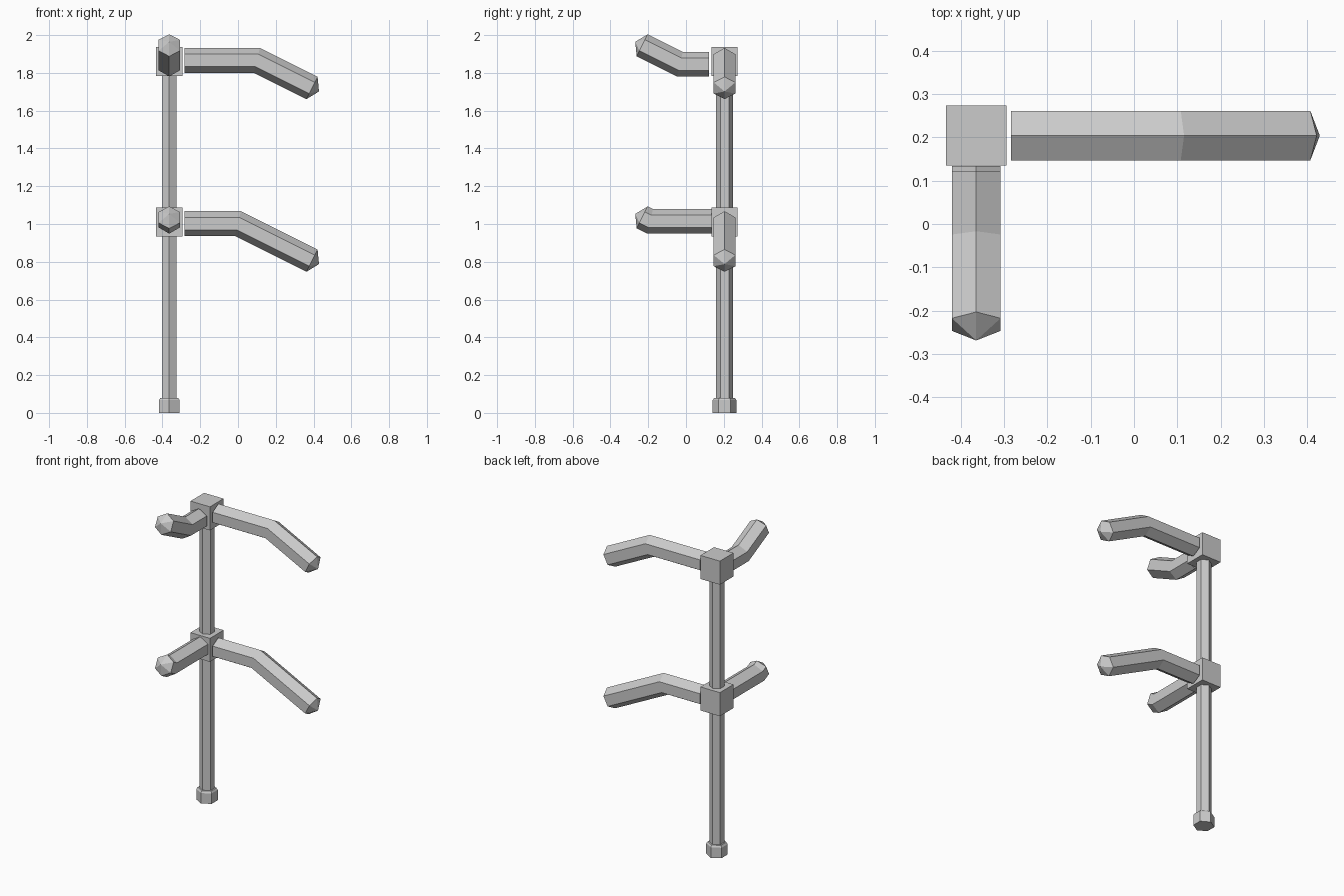
import bpy, bmesh, math
from mathutils import Vector

cube = bpy.data.objects.get("Cube")
if cube:
    bpy.data.objects.remove(cube, do_unlink=True)

# Single plain grey finish
grey = bpy.data.materials.new("plain_grey")
grey.use_nodes = True
colour = (0.6, 0.6, 0.6, 1)
grey.diffuse_color = colour
grey.node_tree.nodes["Principled BSDF"].inputs["Base Color"].default_value = colour

PX, PY = -0.364, 0.204      # post axis
SIDES = 6


def finish(name, bm):
    bmesh.ops.recalc_face_normals(bm, faces=bm.faces)
    mesh = bpy.data.meshes.new(name)
    bm.to_mesh(mesh)
    bm.free()
    mesh.materials.append(grey)
    obj = bpy.data.objects.new(name, mesh)
    bpy.context.collection.objects.link(obj)
    return obj


def bridge(bm, rings):
    for a, b in zip(rings, rings[1:]):
        for i in range(SIDES):
            j = (i + 1) % SIDES
            bm.faces.new((a[i], a[j], b[j], b[i]))


def hex_column(name, profile):
    """Upright hexagonal column from (radius, z) pairs, corners towards +-y."""
    bm = bmesh.new()
    rings = []
    for r, z in profile:
        angles = [math.tau * (i + 0.5) / SIDES for i in range(SIDES)]
        rings.append([bm.verts.new((PX + r * math.cos(a), PY + r * math.sin(a), z))
                      for a in angles])
    bridge(bm, rings)
    bm.faces.new(rings[0])
    bm.faces.new(rings[-1])
    return finish(name, bm)


def hub(name, z):
    bm = bmesh.new()
    bmesh.ops.create_cube(bm, size=1)
    bmesh.ops.scale(bm, vec=(0.139, 0.139, 0.152), verts=bm.verts)
    bmesh.ops.translate(bm, vec=(PX, PY, z), verts=bm.verts)
    return finish(name, bm)


def bent_arm(name, path, side, radius):
    """Hexagonal bar mitred at its bend, with a ridge on top and a pointed end."""
    path = [Vector(p) for p in path]
    side = Vector(side)
    first = (path[1] - path[0]).normalized()
    last = (path[2] - path[1]).normalized()
    middle = (first + last).normalized()
    bm = bmesh.new()
    rings = []
    for point, along in zip(path, (first, middle, last)):
        up = side.cross(along)
        up *= math.copysign(1, up.z) / along.dot(last if along == middle else along)
        ring = []
        for i in range(SIDES):
            a = math.tau * i / SIDES
            ring.append(bm.verts.new(point + radius * (up * math.cos(a) + side * math.sin(a))))
        rings.append(ring)
    bridge(bm, rings)
    bm.faces.new(rings[0])
    tip = bm.verts.new(path[-1] + last * 0.041)
    for i in range(SIDES):
        bm.faces.new((rings[-1][i], rings[-1][(i + 1) % SIDES], tip))
    return finish(name, bm)


# Post and chamfered foot
hex_column("post", [(0.045, 0.03), (0.045, 1.86)])
hex_column("foot", [(0.063, 0), (0.063, 0.067), (0.055, 0.079)])

# Connecting blocks
hub("lower_hub", 1.011)
hub("upper_hub", 1.86)

# Long arms reaching left, drooping at the end
for name, z, bend in (("lower_left_arm", 1.002, 0.0), ("upper_left_arm", 1.866, 0.1)):
    end = 0.392
    bent_arm(name, [(-0.284, PY, z), (bend, PY, z), (end, PY, z - (end - bend) / 2)],
             (0, 1, 0), 0.066)

# Short arms reaching forward, lifting at the end
for name, z, start, bend in (("lower_front_arm", 1.014, 0.134, -0.19),
                             ("upper_front_arm", 1.846, 0.122, -0.032)):
    end = -0.232
    bent_arm(name, [(PX, start, z), (PX, bend, z), (PX, end, z + (bend - end) / 2)],
             (1, 0, 0), 0.065)
